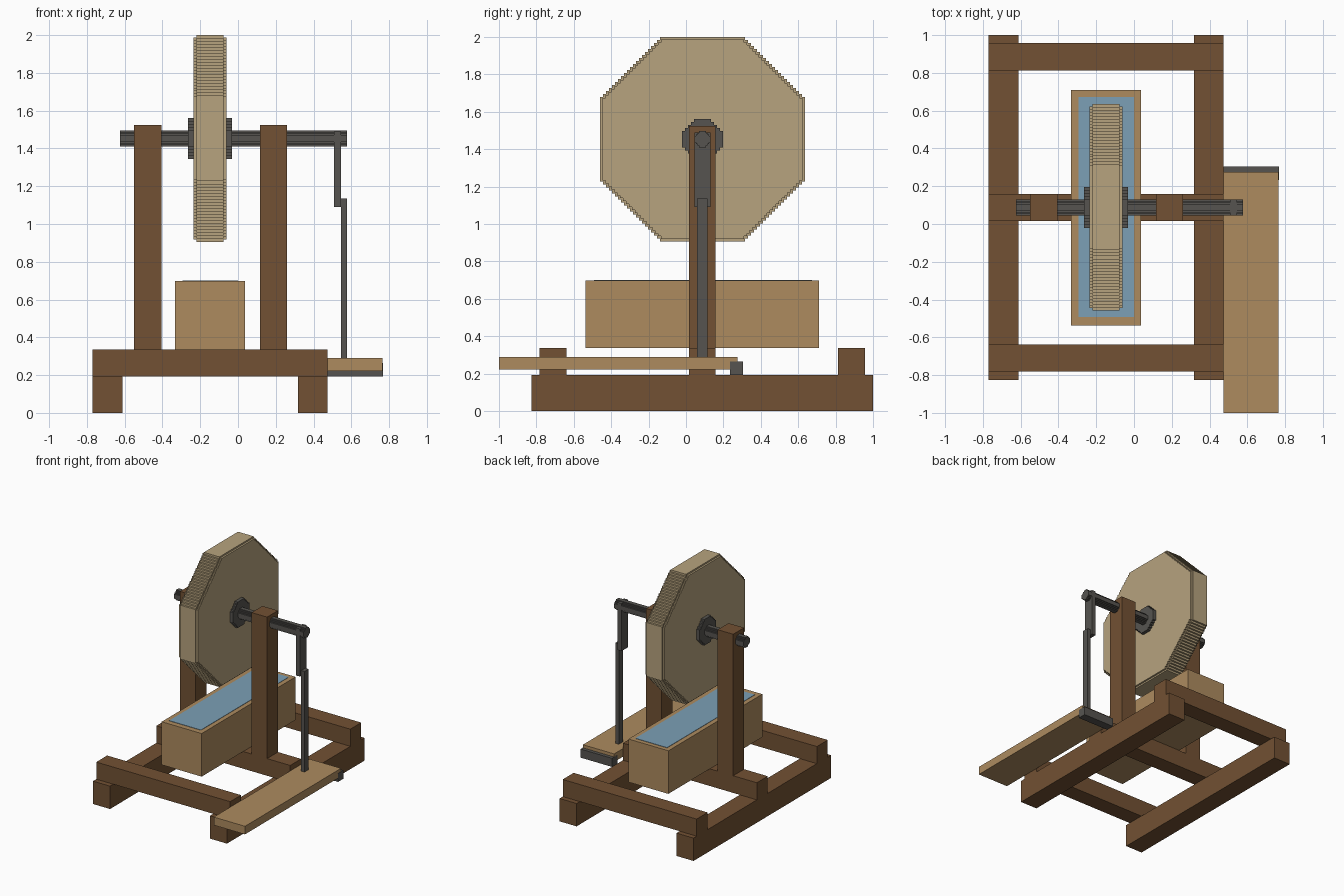
import bpy, bmesh

if "Cube" in bpy.data.objects:
    bpy.data.objects.remove(bpy.data.objects["Cube"])


def material(name, rgb):
    m = bpy.data.materials.new(name)
    lin = [(c / 255 / 12.92) if c < 11 else ((c / 255 + 0.055) / 1.055) ** 2.4 for c in rgb]
    m.diffuse_color = (*lin, 1)
    m.use_nodes = True
    m.node_tree.nodes["Principled BSDF"].inputs["Base Color"].default_value = m.diffuse_color
    return m


DARK_WOOD = material("dark wood", (114, 81, 51))
LIGHT_WOOD = material("light wood", (173, 139, 95))
STONE = material("stone", (183, 163, 126))
IRON = material("iron", (86, 84, 80))
WATER = material("water", (124, 160, 182))


def finish(bm, name, mat):
    bmesh.ops.recalc_face_normals(bm, faces=bm.faces)
    mesh = bpy.data.meshes.new(name)
    bm.to_mesh(mesh)
    bm.free()
    mesh.materials.append(mat)
    obj = bpy.data.objects.new(name, mesh)
    bpy.context.collection.objects.link(obj)
    return obj


def box(name, x, y, z, mat):
    """Box from (min, max) ranges on each axis."""
    bm = bmesh.new()
    bmesh.ops.create_cube(bm, size=1)
    for v in bm.verts:
        v.co = [r[0] if c < 0 else r[1] for c, r in zip(v.co, (x, y, z))]
    return finish(bm, name, mat)


CY, CZ = 0.088, 1.453  # axle centre


def stepped_disc(name, x, radius, steps, mat):
    """Octagonal disc along x whose diagonal sides are small stairs."""
    h = radius * 0.4142
    s = (radius - h) / steps
    quarter = [(radius, h)]
    for i in range(steps):
        quarter.append((radius - (i + 1) * s, h + i * s))
        quarter.append((radius - (i + 1) * s, h + (i + 1) * s))
    outline = []
    for _ in range(4):
        outline += quarter
        quarter = [(-b, a) for a, b in quarter]
    bm = bmesh.new()
    face = bm.faces.new([bm.verts.new((x[0], CY + a, CZ + b)) for a, b in outline])
    ext = bmesh.ops.extrude_face_region(bm, geom=[face], use_keep_orig=True)
    for v in ext["geom"]:
        if isinstance(v, bmesh.types.BMVert):
            v.co.x = x[1]
    return finish(bm, name, mat)


# Base frame: two ground rails and three cross beams
for side, x in (("left", (-0.77, -0.612)), ("right", (0.317, 0.475))):
    box(side + "_rail", x, (-0.825, 1.0), (0, 0.192), DARK_WOOD)
for part, y in (("front", (-0.782, -0.638)), ("middle", (0.015, 0.159)), ("back", (0.813, 0.958))):
    box(part + "_cross_beam", (-0.77, 0.475), y, (0.192, 0.336), DARK_WOOD)

# Uprights carrying the axle
for side, x in (("left", (-0.55, -0.406)), ("right", (0.116, 0.26))):
    box(side + "_post", x, (0.015, 0.159), (0.336, 1.525), DARK_WOOD)

# Water trough
box("trough", (-0.333, 0.038), (-0.537, 0.71), (0.336, 0.698), LIGHT_WOOD)
box("water", (-0.295, 0.0), (-0.492, 0.673), (0.694, 0.701), WATER)

# Grinding wheel with a stepped rim, hub and axle
stepped_disc("grindstone_rim", (-0.22, -0.076), 0.547, 20, STONE)
stepped_disc("grindstone_sides", (-0.235, -0.061), 0.534, 20, STONE)
stepped_disc("hub", (-0.264, -0.033), 0.109, 4, IRON)
stepped_disc("axle", (-0.626, 0.578), 0.043, 3, IRON)

# Crank, connecting rod and pedal
box("crank_arm", (0.507, 0.545), (0.045, 0.131), (1.09, 1.49), IRON)
box("connecting_rod", (0.545, 0.576), (0.06, 0.114), (0.285, 1.135), IRON)
box("pedal", (0.475, 0.765), (-1.0, 0.276), (0.222, 0.29), LIGHT_WOOD)
box("pedal_bar", (0.474, 0.767), (0.234, 0.305), (0.192, 0.264), IRON)
